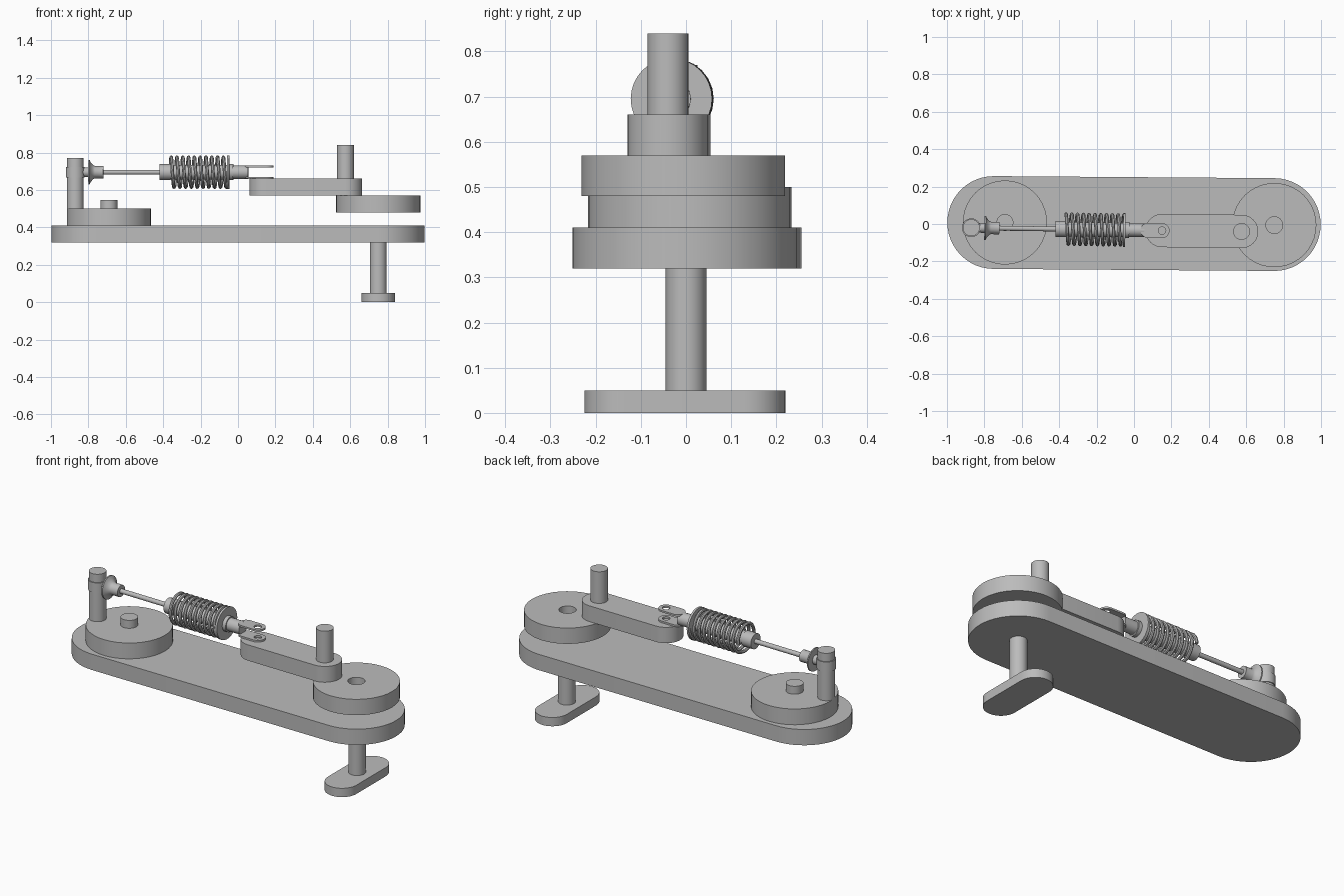
import bpy, bmesh, math
from mathutils import Matrix, Vector

cube = bpy.data.objects.get("Cube")
if cube:
    bpy.data.objects.remove(cube, do_unlink=True)

grey = bpy.data.materials.new("plain grey")
grey.use_nodes = True
colour = (0.5, 0.5, 0.5, 1)
grey.diffuse_color = colour
grey.node_tree.nodes["Principled BSDF"].inputs["Base Color"].default_value = colour


def finish(name, bm, matrix=None):
    bmesh.ops.remove_doubles(bm, verts=bm.verts, dist=1e-5)
    bmesh.ops.recalc_face_normals(bm, faces=bm.faces)
    mesh = bpy.data.meshes.new(name)
    bm.to_mesh(mesh)
    bm.free()
    mesh.materials.append(grey)
    obj = bpy.data.objects.new(name, mesh)
    bpy.context.collection.objects.link(obj)
    if matrix:
        obj.matrix_world = matrix
    smooth(obj)
    return obj


def smooth(obj):
    bpy.ops.object.select_all(action='DESELECT')
    obj.select_set(True)
    bpy.context.view_layer.objects.active = obj
    bpy.ops.object.shade_smooth_by_angle(angle=math.radians(35))


def plate(name, p, q, r, z0, z1, hole=0, matrix=None, half=20):
    """Round-ended plate from p to q, with an optional hole around q."""
    p, q = Vector(p), Vector(q)
    along = math.atan2(q.y - p.y, q.x - p.x)
    outer, inner = [], []
    for end, turn in ((q, -math.pi / 2), (p, math.pi / 2)):
        for i in range(half + 1):
            a = along + turn + math.pi * i / half
            d = Vector((math.cos(a), math.sin(a)))
            outer.append(end + d * r)
            inner.append(q + d * hole)
    bm = bmesh.new()
    ring = lambda pts, z: [bm.verts.new((v.x, v.y, z)) for v in pts]
    n = len(outer)
    lo, hi = ring(outer, z0), ring(outer, z1)
    loops = [lo, hi]
    if hole:
        loops += [ring(inner, z1), ring(inner, z0), lo]
    else:
        bm.faces.new(lo)
        bm.faces.new(hi)
    for a, b in zip(loops, loops[1:]):
        for i in range(n):
            j = (i + 1) % n
            bm.faces.new((a[i], a[j], b[j], b[i]))
    bmesh.ops.dissolve_degenerate(bm, edges=bm.edges, dist=1e-6)
    return finish(name, bm, matrix)


def disc(name, centre, r, z0, z1, hole=0):
    return plate(name, centre, centre, r, z0, z1, hole)


# Damper axis: local x runs from the crank post towards the link
axis = Matrix.Translation((-0.87, -0.02, 0.695)) @ Matrix.Rotation(-0.015, 4, 'Z')


def turned(name, profile):
    """Lathe (distance, radius) pairs around the damper axis."""
    bm = bmesh.new()
    verts = [bm.verts.new((x, 0, r)) for x, r in profile]
    edges = [bm.edges.new(e) for e in zip(verts, verts[1:])]
    bmesh.ops.spin(bm, geom=verts + edges, cent=(0, 0, 0), axis=(1, 0, 0),
                   angle=math.tau, steps=32)
    return finish(name, bm, axis)


def tube(name, x0, x1, r):
    return turned(name, [(x0, 0), (x0, r), (x1, r), (x1, 0)])


# Base, foot and wheels
left, right = (-0.69, 0.008), (0.75, 0)
plate("base_plate", (-0.75, 0.008), (0.75, -0.003), 0.248, 0.32, 0.41, half=24)
plate("foot", (0.75, -0.135), (0.75, 0.13), 0.09, 0, 0.05)
disc("foot_post", right, 0.045, 0.05, 0.32)
disc("left_disc", left, 0.225, 0.41, 0.5)
disc("left_disc_pin", left, 0.045, 0.5, 0.545)
disc("crank_post", (-0.87, -0.02), 0.045, 0.5, 0.77)
disc("right_disc", (0.75, -0.006), 0.225, 0.48, 0.57, 0.045)

# Link arm
plate("link_arm", (0.15, -0.035), (0.575, -0.04), 0.089, 0.57, 0.66)
disc("link_post", (0.575, -0.04), 0.045, 0.66, 0.84)

# Rod end on the crank post
disc("rod_end_collar", (-0.87, -0.02), 0.05, 0.667, 0.723)
tube("rod_end_neck", 0.04, 0.08, 0.026)
turned("rod_end_cup", [(0.07, 0), (0.07, 0.065), (0.077, 0.065), (0.083, 0.052),
                       (0.095, 0.038), (0.105, 0.033), (0.15, 0.033), (0.15, 0)])
tube("damper_rod", 0.14, 0.46, 0.013)

# Damper body and spring
tube("damper_collar", 0.45, 0.51, 0.043)
tube("damper_body", 0.5, 0.83, 0.038)
tube("spring_seat", 0.812, 0.824, 0.09)
tube("seat_collar", 0.82, 0.845, 0.043)
tube("clevis_stub", 0.84, 0.925, 0.036)

coils, per_turn = 10, 24
curve = bpy.data.curves.new("spring", 'CURVE')
curve.dimensions = '3D'
curve.bevel_depth = 0.0095
curve.bevel_resolution = 2
curve.use_fill_caps = True
path = curve.splines.new('POLY')
path.points.add(coils * per_turn)
for i, point in enumerate(path.points):
    a = math.tau * i / per_turn
    point.co = (0.505 + 0.31 * i / (coils * per_turn),
                0.08 * math.cos(a), 0.08 * math.sin(a), 1)
spring = bpy.data.objects.new("spring", curve)
bpy.context.collection.objects.link(spring)
curve.materials.append(grey)
spring.matrix_world = axis
bpy.ops.object.select_all(action='DESELECT')
spring.select_set(True)
bpy.context.view_layer.objects.active = spring
bpy.ops.object.convert(target='MESH')
smooth(spring)

# Clevis fork: a narrow strap and an eye above and below
for side, z in (("upper", 0.03), ("lower", -0.03)):
    plate(side + "_clevis_prong", (0.945, 0), (1.02, 0), 0.04, z - 0.005, z + 0.005,
          0.02, axis)
